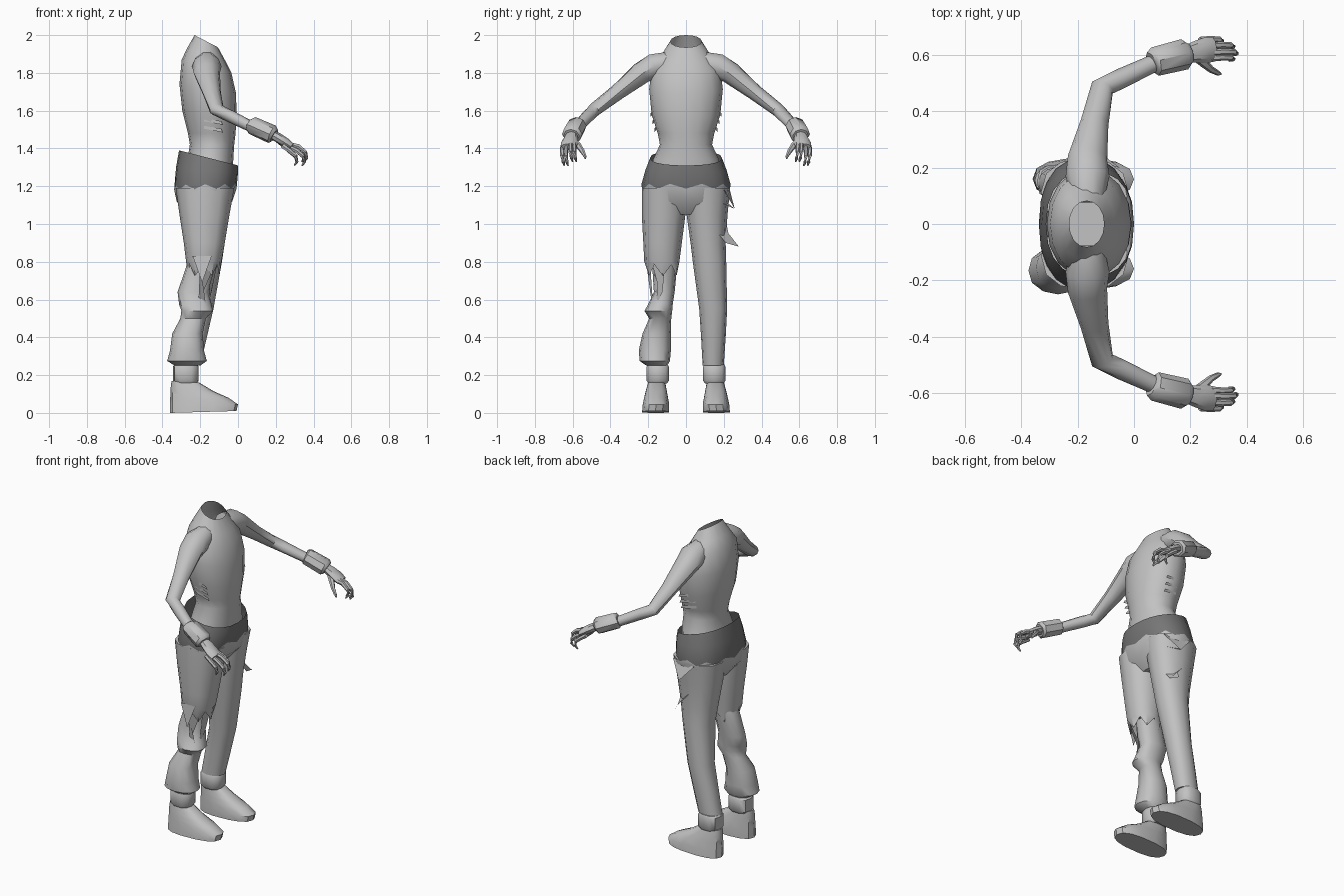
import bpy, bmesh, math
from mathutils import Vector


def material(name, value):
    m = bpy.data.materials.new(name)
    m.diffuse_color = (value, value, value, 1)
    return m


GREY = material("light_grey", 0.54)
DARK = material("dark_grey", 0.18)


def skin(name, rings, cap_start=True, cap_end=True, mats=(GREY,), dark_rows=0):
    """Join rings of points with quads; the first dark_rows get material 1."""
    bm = bmesh.new()
    rows = [[bm.verts.new(p) for p in r] for r in rings]
    n = len(rows[0])
    for k, (a, b) in enumerate(zip(rows, rows[1:])):
        for i in range(n):
            j = (i + 1) % n
            f = bm.faces.new((a[i], a[j], b[j], b[i]))
            f.material_index = 1 if k < dark_rows else 0
    if cap_start:
        bm.faces.new(rows[0])
    if cap_end:
        bm.faces.new(rows[-1])
    bmesh.ops.recalc_face_normals(bm, faces=bm.faces)
    me = bpy.data.meshes.new(name)
    bm.to_mesh(me)
    bm.free()
    for m in mats:
        me.materials.append(m)
    ob = bpy.data.objects.new(name, me)
    bpy.context.collection.objects.link(ob)
    return ob


def oval(zb, zf, xb, xf, y0, y1, sides=14, power=2.3, jag=0.0):
    """Level or tilted ring: heights at back and front, x range, y range."""
    pts = []
    for i in range(sides):
        t = 2 * math.pi * i / sides
        c = math.copysign(abs(math.cos(t)) ** (2 / power), math.cos(t))
        s = math.copysign(abs(math.sin(t)) ** (2 / power), math.sin(t))
        z = (zb + zf) / 2 + (zf - zb) / 2 * c + (jag if i % 2 else -jag)
        pts.append((( xb + xf) / 2 + (xf - xb) / 2 * c,
                    (y0 + y1) / 2 + (y1 - y0) / 2 * s, z))
    return pts


def tube(name, path, sides=8):
    """Tube through (x, y, z, half width, half height) stations."""
    P = [Vector(p[:3]) for p in path]
    rings = []
    for i, p in enumerate(path):
        d = (P[min(i + 1, len(P) - 1)] - P[max(i - 1, 0)]).normalized()
        u = d.cross(Vector((0, 0, 1))).normalized()
        v = u.cross(d)
        rings.append([P[i] + u * p[3] * math.cos(2 * math.pi * k / sides)
                      + v * p[4] * math.sin(2 * math.pi * k / sides)
                      for k in range(sides)])
    return skin(name, rings)


def shard(name, *pts):
    """Flat torn scrap of cloth."""
    me = bpy.data.meshes.new(name)
    me.from_pydata(pts, [], [tuple(range(len(pts)))])
    me.materials.append(GREY)
    bpy.context.collection.objects.link(bpy.data.objects.new(name, me))


# Torso with an open, tilted neck
torso = [(2.0, 1.935, -.23, -.106, .082), (1.93, 1.86, -.27, -.065, .13),
         (1.87, 1.80, -.298, -.035, .18), (1.74, 1.69, -.31, -.010, .195),
         (1.60, 1.56, -.295, -.008, .182), (1.48, 1.48, -.265, -.013, .15),
         (1.42, 1.42, -.255, -.020, .138), (1.34, 1.34, -.268, -.025, .175),
         (1.25, 1.25, -.285, -.030, .19)]
skin("torso", [oval(a, b, c, d, -w, w, 16, 2.1) for a, b, c, d, w in torso],
     cap_start=False)

# Waistband with ragged lower edge, running on into the seat of the trousers
hips = [(1.39, 1.31, -.312, 0, .19, 0), (1.30, 1.27, -.328, 0, .215, 0),
        (1.195, 1.20, -.338, -.008, .236, .013), (1.12, 1.12, -.325, -.03, .225, 0),
        (1.05, 1.05, -.27, -.09, .15, 0)]
skin("waistband_and_seat", [oval(a, b, c, d, -w, w, 20, 2.3, j)
                            for a, b, c, d, w, j in hips],
     cap_start=False, mats=(GREY, DARK), dark_rows=2)


def leg(name, rows, jag_last=0.0):
    last = len(rows) - 1
    skin(name, [oval(z, z, xb, xf, y0, y1, 12, 2.3, jag_last if i == last else 0)
                for i, (z, xb, xf, y0, y1) in enumerate(rows)])


# Trouser legs: one torn at the knee, one whole
leg("torn_thigh", [(1.19, -.33, -.02, -.234, .005), (1.05, -.31, -.045, -.234, -.003),
                   (.90, -.287, -.07, -.226, -.022), (.80, -.275, -.088, -.221, -.035),
                   (.755, -.265, -.10, -.205, -.04)], .03)
leg("torn_shin", [(.80, -.265, -.12, -.18, -.045), (.64, -.32, -.155, -.17, -.06),
                  (.575, -.312, -.14, -.20, -.07), (.54, -.30, -.132, -.22, -.073),
                  (.50, -.305, -.17, -.195, -.078), (.42, -.348, -.187, -.23, -.08),
                  (.33, -.36, -.18, -.25, -.08), (.275, -.375, -.165, -.245, -.085),
                  (.25, -.335, -.20, -.21, -.10)])
leg("whole_leg", [(1.19, -.33, -.02, -.005, .234), (1.05, -.31, -.045, .003, .22),
                  (.90, -.285, -.07, .024, .21), (.80, -.27, -.085, .036, .213),
                  (.55, -.28, -.13, .07, .218), (.40, -.31, -.165, .08, .21),
                  (.25, -.34, -.20, .088, .20)])

# Torn scraps on the trousers
shard("outer_knee_scrap", (-.14, -.222, .83), (-.24, -.222, .83), (-.19, -.232, .69))
shard("front_knee_scrap", (-.12, -.18, .79), (-.11, -.11, .79),
      (-.14, -.125, .64), (-.16, -.16, .56), (-.15, -.15, .68))
shard("side_knee_scrap", (-.12, -.19, .79), (-.20, -.21, .79),
      (-.17, -.18, .57), (-.21, -.175, .58))
shard("hip_scrap", (-.05, .20, 1.18), (-.22, .232, 1.18), (-.13, .258, 1.08))
shard("hip_scrap_lower", (-.05, .17, 1.12), (-.13, .258, 1.08), (-.16, .21, 1.12))
shard("thigh_scrap", (-.08, .13, 1.0), (-.20, .21, 1.02), (-.13, .225, .95),
      (-.10, .28, .88), (-.09, .21, .90))

for side, tag in ((-1, "right"), (1, "left")):
    def span(a, b):
        return sorted((a * side, b * side))

    # Ankle band and shoe
    skin(tag + "_ankle_band", [oval(z, z, xb, xf, *span(a, b), 10, 2.8) for z, xb, xf, a, b in
         ((.255, -.335, -.215, .095, .205), (.245, -.345, -.208, .088, .21),
          (.17, -.345, -.208, .088, .21), (.155, -.33, -.22, .10, .20))])
    skin(tag + "_shoe", [oval(z, zf, xb, xf, *span(a, b), 14, 2.5) for z, zf, xb, xf, a, b in
         ((.17, .16, -.352, -.205, .11, .20), (.13, .115, -.357, -.13, .102, .212),
          (.10, .08, -.358, -.05, .096, .22), (.05, .045, -.36, 0, .088, .23),
          (0, .01, -.36, -.008, .088, .234))])

    def limb(name, path, sides=8):
        tube(tag + "_" + name, [(x, y * side, z, a, b) for x, y, z, a, b in path], sides)

    # Arm, wrist band, palm
    limb("arm", [(-.165, .09, 1.855, .06, .06), (-.165, .17, 1.835, .078, .07),
                 (-.165, .235, 1.80, .07, .06), (-.14, .36, 1.70, .05, .043),
                 (-.112, .485, 1.605, .042, .035), (-.05, .515, 1.575, .036, .033),
                 (.10, .585, 1.50, .03, .028)], 10)
    limb("wrist_band", [(.065, .572, 1.527, .042, .036), (.075, .577, 1.522, .052, .048),
                        (.18, .603, 1.475, .055, .05), (.192, .606, 1.468, .042, .038)])
    limb("palm", [(.17, .60, 1.48, .026, .024), (.215, .61, 1.455, .038, .026),
                  (.255, .617, 1.43, .046, .024), (.285, .62, 1.41, .042, .018)])

    # Curled fingers and thumb
    for name, y, dx, dz in (("index", .588, .0, .0), ("middle", .608, .012, 0),
                            ("ring", .632, .0, -.022), ("little", .652, -.04, -.02)):
        limb(name + "_finger", [(.255 + dx / 2, y, 1.425 + dz / 2, .013, .014),
                                (.31 + dx, y + .004, 1.41 + dz, .012, .013),
                                (.345 + dx, y + .003, 1.38 + dz, .011, .011),
                                (.352 + dx, y - .002, 1.35 + dz, .009, .009),
                                (.338 + dx, y - .008, 1.33 + dz, .004, .004)], 6)
    limb("thumb", [(.215, .60, 1.445, .018, .018), (.25, .57, 1.415, .016, .017),
                   (.275, .548, 1.385, .012, .013), (.30, .535, 1.36, .009, .009),
                   (.308, .533, 1.345, .004, .004)], 6)

    # Torn strips over the ribs
    for k in range(3):
        z = 1.60 - .04 * k
        y = (.175 - .01 * k) * side
        shard(tag + "_rib_strip", (-.18, y, z), (-.18, y, z - .016),
              (-.08, y * 1.08, z - .035), (-.09, y * 1.08, z - .015))

# Smooth shading with crisp edges
for ob in bpy.data.objects:
    ob.select_set(True)
bpy.context.view_layer.objects.active = bpy.data.objects["torso"]
bpy.ops.object.shade_smooth_by_angle(angle=math.radians(40))
